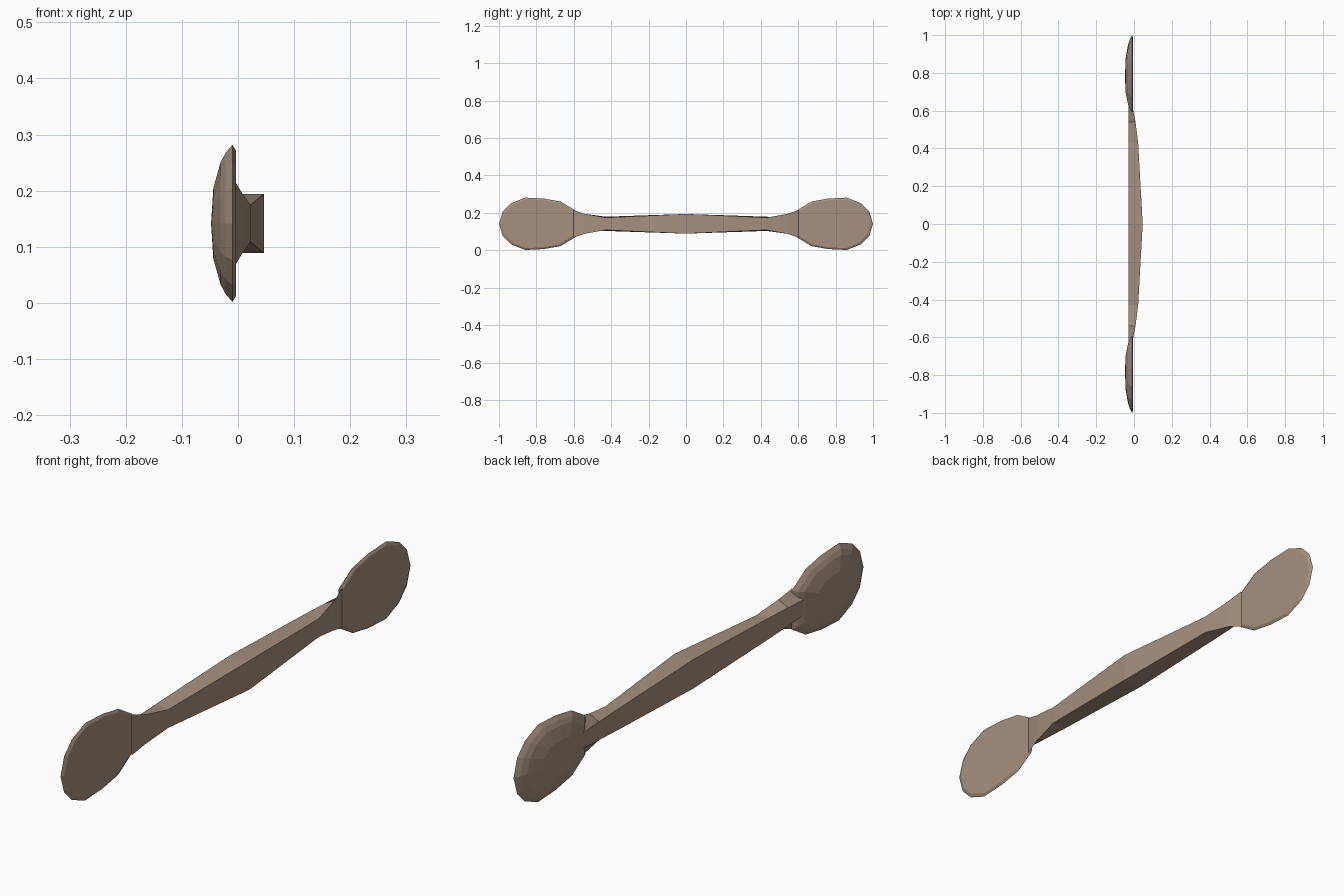
import bpy, bmesh

if "Cube" in bpy.data.objects:
    bpy.data.objects.remove(bpy.data.objects["Cube"])

ZC = 0.1415  # height of the long axis

mat = bpy.data.materials.new("tan wood")
mat.diffuse_color = (0.38, 0.28, 0.21, 1)
mat.use_nodes = True
mat.node_tree.nodes["Principled BSDF"].inputs["Base Color"].default_value = mat.diffuse_color


def loft(name, rings, cap_start=True, cap_end=True, tip=None):
    """Skin a list of equal-length closed rings; optional tip closes the end."""
    bm = bmesh.new()
    loops = [[bm.verts.new(p) for p in r] for r in rings]
    n = len(loops[0])
    for a, b in zip(loops, loops[1:]):
        for i in range(n):
            j = (i + 1) % n
            bm.faces.new((a[i], a[j], b[j], b[i]))
    if cap_start:
        bm.faces.new(loops[0])
    if tip:
        t = bm.verts.new(tip)
        for i in range(n):
            bm.faces.new((loops[-1][i], loops[-1][(i + 1) % n], t))
    elif cap_end:
        bm.faces.new(loops[-1])
    bmesh.ops.recalc_face_normals(bm, faces=bm.faces)
    me = bpy.data.meshes.new(name)
    bm.to_mesh(me)
    bm.free()
    me.materials.append(mat)
    ob = bpy.data.objects.new(name, me)
    bpy.context.collection.objects.link(ob)
    return ob


# Handle: (y, front x, front half width, back y, back half width)
half = [(0.43, 0.022, 0.033, 0.43, 0.038),
        (0.54, 0.008, 0.053, 0.54, 0.033),
        (0.60, -0.004, 0.073, 0.635, 0.028)]
sections = ([(-y, x, h, -yb, hb) for y, x, h, yb, hb in reversed(half)]
            + [(0, 0.046, 0.0525, 0, 0.0525)] + half)
loft("handle", [[(x, y, ZC - h), (x, y, ZC + h),
                 (-0.03, yb, ZC + hb), (-0.03, yb, ZC - hb)]
                for y, x, h, yb, hb in sections])

# Oval paddles: flat front, faceted domed back
side = [(0.59, 0.07), (0.67, 0.119), (0.76, 0.135), (0.86, 0.14),
        (0.935, 0.11), (0.98, 0.065)]
outline = side + [(1.0, 0)] + [(y, -h) for y, h in reversed(side)]
CY = 0.78
layers = [(0.93, -0.004), (1.0, -0.01), (0.9, -0.022), (0.78, -0.031),
          (0.45, -0.044)]
for s, name in ((1, "back_paddle"), (-1, "front_paddle")):
    rings = [[(x, s * (CY + (y - CY) * k), ZC + h * k) for y, h in outline]
             for k, x in layers]
    loft(name, rings, tip=(-0.048, s * CY, ZC))
